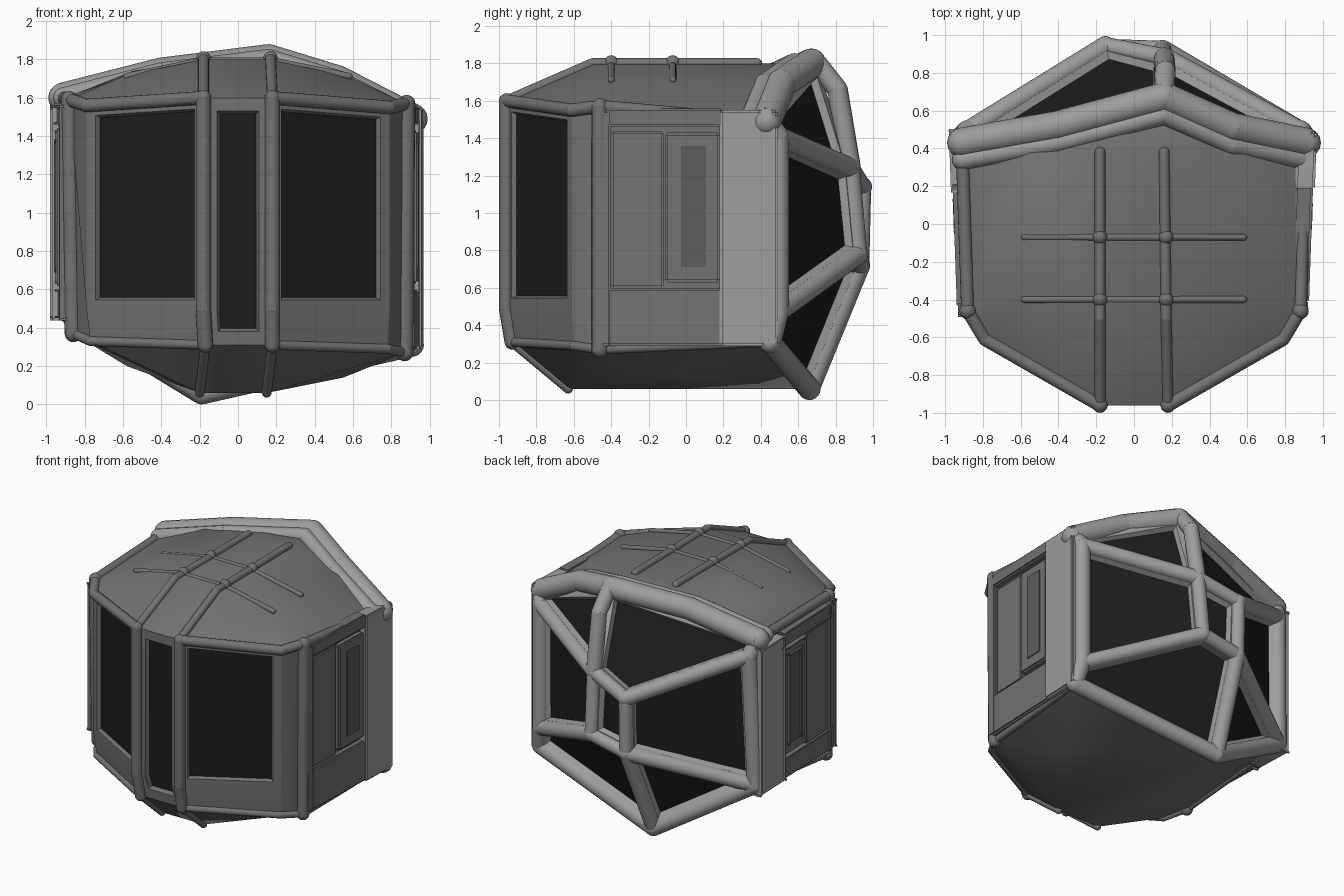
import bpy, bmesh
from mathutils import Vector

if "Cube" in bpy.data.objects:
    bpy.data.objects.remove(bpy.data.objects["Cube"])


def material(name, v):
    m = bpy.data.materials.new(name)
    m.diffuse_color = (v, v, v, 1)
    m.use_nodes = True
    m.node_tree.nodes["Principled BSDF"].inputs["Base Color"].default_value = m.diffuse_color
    return m


SHELL = material("shell_grey", 0.17)
FRAME = material("frame_grey", 0.34)
GLASS = material("dark_glass", 0.012)
PANEL = material("panel_grey", 0.11)


def finish(name, bm, mats, angle=0.6):
    bmesh.ops.recalc_face_normals(bm, faces=bm.faces)
    me = bpy.data.meshes.new(name)
    bm.to_mesh(me)
    bm.free()
    for m in mats:
        me.materials.append(m)
    ob = bpy.data.objects.new(name, me)
    bpy.context.collection.objects.link(ob)
    bpy.ops.object.select_all(action='DESELECT')
    ob.select_set(True)
    bpy.context.view_layer.objects.active = ob
    bpy.ops.object.shade_smooth_by_angle(angle=angle)
    return ob


def beam(name, pts, r, mat=FRAME):
    """Round bar through the points, with ball joints."""
    bm = bmesh.new()
    pts = [Vector(p) for p in pts]
    for p in pts:
        s = bmesh.ops.create_uvsphere(bm, u_segments=16, v_segments=10, radius=r)
        bmesh.ops.translate(bm, verts=s["verts"], vec=p)
    for p, q in zip(pts, pts[1:]):
        c = bmesh.ops.create_cone(bm, cap_ends=True, segments=16, radius1=r, radius2=r, depth=(q - p).length)
        rot = (q - p).to_track_quat('Z', 'Y').to_matrix()
        bmesh.ops.rotate(bm, verts=c["verts"], matrix=rot)
        bmesh.ops.translate(bm, verts=c["verts"], vec=(p + q) / 2)
    return finish(name, bm, [mat])


# Corner points of the cabin: 0 left, 1 right; a-e upper, A-C lower
P = {
    "a0": (-.18, -.96, 1.6), "a1": (.18, -.96, 1.6), "b0": (-.88, -.46, 1.59), "b1": (.88, -.46, 1.57),
    "r0": (-.79, -.61, 1.56), "r1": (.79, -.61, 1.55), "c0": (-.91, .43, 1.6), "c1": (.91, .43, 1.49),
    "p0": (-.18, -.96, .49), "p1": (.18, -.96, .49), "q0": (-.79, -.61, .49), "q1": (.79, -.61, .49),
    "A0": (-.17, -.93, .31), "A1": (.18, -.93, .31), "R0": (-.77, -.6, .33), "R1": (.78, -.6, .29),
    "B0": (-.86, -.46, .37), "B1": (.87, -.46, .27), "C0": (-.91, .46, .5), "C1": (.91, .45, .31),
    "d0": (-.18, -.5, 1.8), "d1": (.17, -.5, 1.8), "e0": (-.18, .38, 1.8), "e1": (.16, .38, 1.8),
    "m0": (-.58, -.38, 1.72), "m1": (.58, -.38, 1.71), "n0": (-.55, .42, 1.74), "n1": (.58, .42, 1.7),
    "T": (.16, .7, 1.8), "f0": (-.2, -.63, .06), "f1": (.15, -.63, .06), "g": (-.19, .66, .06),
    "h0": (-.58, 0, .2), "h1": (.55, -.1, .14),
    "u0": (-.88, .49, 1.49), "u1": (.88, .49, 1.41), "l1": (.88, .49, .47),
    "J1": (.16, .88, 1.24), "J2": (-.15, .94, 1.14), "K1": (.15, .92, .78), "K2": (-.15, .93, .72),
}
# Plain faces; those with 0/1 replaced by "#" exist on both sides
PLAIN = ["a0 a1 d1 d0", "d0 d1 e1 e0", "e0 e1 T", "A0 f0 f1 A1", "f0 g f1", "f1 g h1", "g C1 h1"]
PAIRS = ["a# r# m# d#", "r# b# m#", "b# c# n# m#", "d# m# n# e#", "c# T n#", "e# n# T",
         "A# f# R#", "R# f# B#", "p# A# R# q#", "B# C# h#", "B# f# h#", "r# q# R# B# b#", "b# B# C# c#"]
PLAIN += [row.replace("#", s) for row in PAIRS for s in "01"] + ["C0 g h0", "f0 g h0"]
FRONT = ["a1 p1 q1 r1", "a0 r0 q0 p0"]
BACK = ["c0 T J1 J2 u0", "c1 u1 J1 T", "u1 l1 K1 J1", "J2 K2 C0 u0", "J1 K1 K2 J2", "l1 C1 g K2 K1",
        "K2 g C0"]

# Cabin shell with recessed windows
bm = bmesh.new()
V = {k: bm.verts.new(p) for k, p in P.items()}
faces = lambda rows: [bm.faces.new([V[k] for k in row.split()]) for row in rows]
faces(PLAIN + ["c1 C1 l1 u1", "c0 C0 u0"])
front, back = faces(FRONT), faces(BACK)
middle = faces(["a0 p0 A0 A1 p1 a1"])
bmesh.ops.recalc_face_normals(bm, faces=bm.faces)
inset = lambda f, t, d: bmesh.ops.inset_individual(bm, faces=f, thickness=t, depth=d, use_even_offset=True)["faces"]
inset(front, .055, 0)
inset(front, .012, -.025)
inset(middle, .07, 0)
inset(middle, .015, -.03)
rims = inset(back, .055, 0) + inset(back, .015, -.04)
for f in rims:
    f.material_index = 2
for f in front + back + middle:
    f.material_index = 1
finish("cabin_shell", bm, [SHELL, GLASS, FRAME], .5)

# Rear frame bars
for name, keys, r in [
        ("rear_bottom_frame", "C0 g C1", .06),
        ("rear_left_upper_bar", "u0 J2", .055), ("rear_right_upper_bar", "u1 J1", .055),
        ("rear_left_lower_bar", "C0 K2", .055), ("rear_right_lower_bar", "l1 K1", .055),
        ("rear_centre_window_frame", "J1 K1 K2 J2 J1", .05), ("rear_lower_post", "g K2", .055),
        ("rear_left_post", "c0 u0 C0", .06), ("rear_right_post", "c1 u1 l1 C1", .06)]:
    beam(name, [P[k] for k in keys.split()], r)
beam("rear_upper_post", [P["T"], (.165, .81, 1.66), P["J1"]], .055)

# Wide rear roof hoop, made of two overlapping bars
hoop = [P["c0"], (-.4, .52, 1.73), (.16, .67, 1.8), (.52, .51, 1.69), P["c1"]]
beam("rear_roof_hoop", hoop, .08)
beam("rear_roof_hoop_front", [(x, y - .09, z) for x, y, z in hoop], .055)

# Front and corner posts, rails and roof ribs
for s, side in ((0, "left"), (1, "right")):
    pt = lambda k: P[k + str(s)]
    beam(side + "_front_post", [pt("a"), pt("p"), pt("A")], .04, SHELL)
    beam(side + "_corner_post", [pt("b"), pt("B")], .045, SHELL)
    beam(side + "_lower_front_edge", [pt(k) for k in "ARBC"], .025, SHELL)
    beam(side + "_roof_edge", [pt(k) for k in "arbc"], .035, SHELL)
    beam(side + "_roof_rib", [pt("a"), pt("d"), pt("e")], .028, SHELL)
    beam(side + "_keel_rib", [pt("A"), pt("f")], .025, SHELL)
    x, k = pt("d")[0], 2 * s - 1
    for i, y in enumerate((-.4, -.07)):
        beam(f"{side}_roof_cross_rib_{i + 1}", [(x, y, 1.795), (k * .58, y, 1.712)], .018, SHELL)
        beam(f"{side}_roof_stud_{i + 1}", [(x, y, 1.805)], .038, SHELL)
for i, y in enumerate((-.4, -.07)):
    beam(f"roof_centre_rib_{i + 1}", [(-.18, y, 1.79), (.17, y, 1.79)], .02, SHELL)


# Flat plates lying on the slanted side walls
def side_plate(name, k, y0, y1, z0, z1, proud, mat):
    bm = bmesh.new()
    bmesh.ops.create_cube(bm, size=1)
    for v in bm.verts:
        y = y0 if v.co.y < 0 else y1
        wall = .88 + (y + .46) * .035
        v.co = (k * (wall + (proud if v.co.x > 0 else -.05)), y, z0 if v.co.z < 0 else z1)
    bmesh.ops.bevel(bm, geom=bm.edges[:], offset=.012, segments=2, affect='EDGES')
    return finish(name, bm, [mat])


for k, side in ((-1, "left"), (1, "right")):
    low = .29 if k > 0 else .45
    side_plate(side + "_rear_pillar", k, .18, .49, low, 1.55, .055, FRAME)
    side_plate(side + "_front_pillar", k, -.48, -.4, low, 1.55, .04, SHELL)
    side_plate(side + "_upper_rail", k, -.42, .2, 1.46, 1.56, .045, SHELL)
    side_plate(side + "_wall_panel", k, -.4, -.12, .6, 1.44, .025, SHELL)
    side_plate(side + "_lower_ledge", k, -.42, .2, low, .6, .04, SHELL)
    side_plate(side + "_door_panel", k, -.11, .18, .63, 1.43, .04, SHELL)
    side_plate(side + "_door_inset", k, -.04, .12, .7, 1.37, .047, PANEL)
